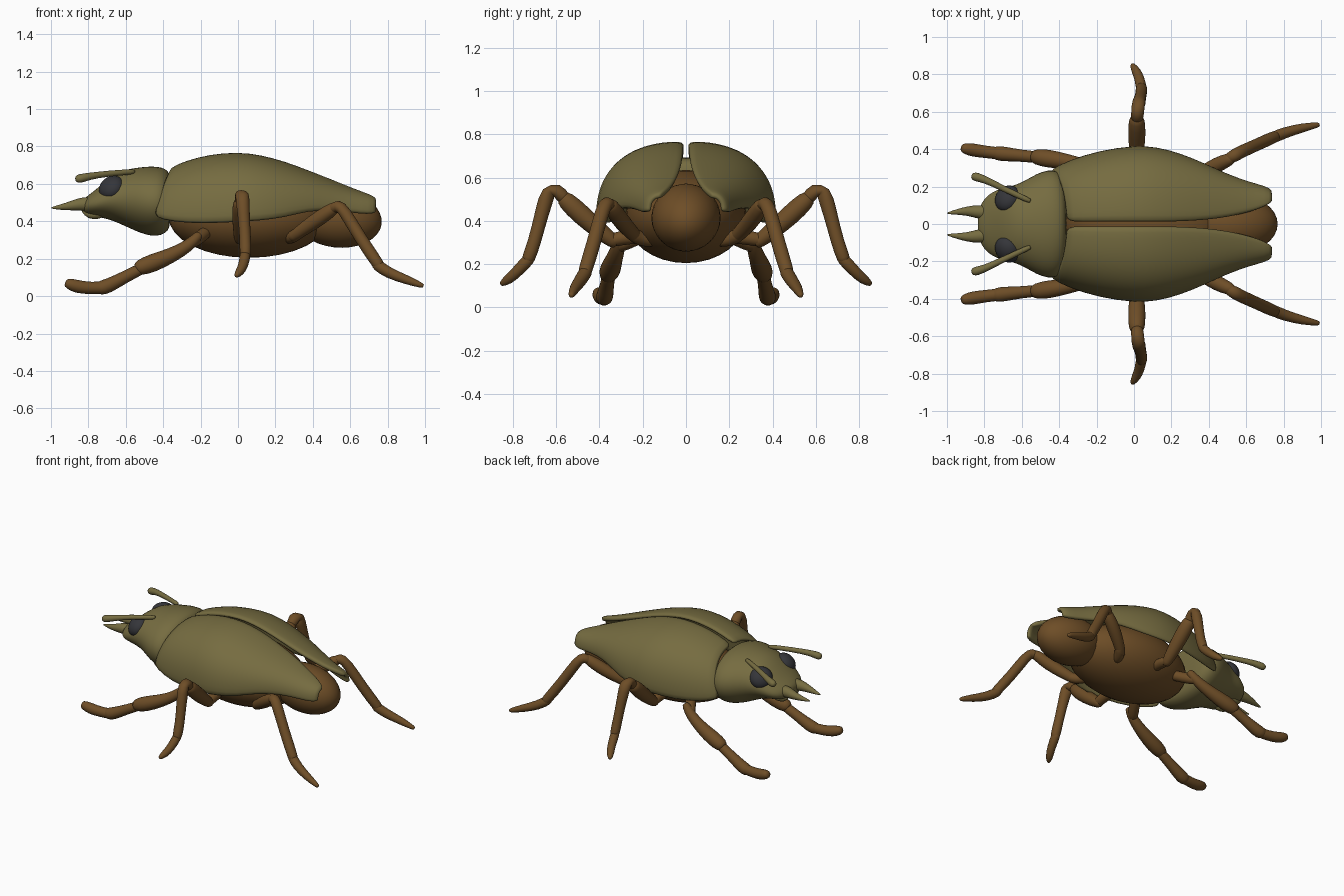
import bpy, bmesh, math
from mathutils import Vector


def material(name, rgb):
    m = bpy.data.materials.new(name)
    m.diffuse_color = (*rgb, 1)
    return m


OLIVE = material("olive shell", (0.18, 0.15, 0.052))
BROWN = material("brown body", (0.155, 0.075, 0.02))
DARK = material("dark eye", (0.035, 0.036, 0.042))


def loft(name, rings, mat, closed=True, mirror=True, thick=0, subd=1):
    """Skin a list of point rings; optionally mirror it across y."""
    bm = bmesh.new()
    vs = [[bm.verts.new(p) for p in ring] for ring in rings]
    n = len(vs[0])
    for a, b in zip(vs, vs[1:]):
        for i in range(n if closed else n - 1):
            j = (i + 1) % n
            bm.faces.new((a[i], a[j], b[j], b[i]))
    if closed:
        bm.faces.new(vs[0])
        bm.faces.new(vs[-1])
    bmesh.ops.recalc_face_normals(bm, faces=bm.faces)
    if not closed and sum(f.normal.z for f in bm.faces) < 0:
        bmesh.ops.reverse_faces(bm, faces=bm.faces)
    me = bpy.data.meshes.new(name)
    bm.to_mesh(me)
    bm.free()
    me.materials.append(mat)
    for p in me.polygons:
        p.use_smooth = True
    ob = bpy.data.objects.new(name, me)
    bpy.context.collection.objects.link(ob)
    if thick:
        s = ob.modifiers.new("Thickness", 'SOLIDIFY')
        s.thickness, s.offset = thick, -1
    if subd:
        ob.modifiers.new("Smooth", 'SUBSURF').levels = subd
        ob.modifiers["Smooth"].render_levels = subd
    if mirror:
        m = ob.modifiers.new("Mirror", 'MIRROR')
        m.use_axis = (False, True, False)
        m.use_mirror_merge = False
    return ob


def tube(name, path, mat, n=12):
    """Tapered limb through (x, y, z, radius) points with rounded ends."""
    pts = [(Vector(p[:3]), p[3]) for p in path]
    d0 = (pts[1][0] - pts[0][0]).normalized()
    d1 = (pts[-1][0] - pts[-2][0]).normalized()
    (a, ra), (b, rb) = pts[0], pts[-1]
    pts = ([(a - d0 * ra * .5, ra * .55)] + pts + [(b + d1 * rb * .5, rb * .55)])
    side = d0.orthogonal().normalized()
    rings = []
    for i, (p, r) in enumerate(pts):
        d = (pts[min(i + 1, len(pts) - 1)][0] - pts[max(i - 1, 0)][0]).normalized()
        side = (side - d * side.dot(d)).normalized()
        up = d.cross(side)
        rings.append([p + r * (side * math.cos(t) + up * math.sin(t))
                      for t in (2 * math.pi * k / n for k in range(n))])
    return loft(name, rings, mat)


def ball(name, loc, scale, mat, rot=(0, 0, 0)):
    bpy.ops.mesh.primitive_uv_sphere_add(segments=32, ring_count=16, location=loc, rotation=rot)
    ob = bpy.context.object
    ob.name, ob.scale = name, scale
    ob.data.materials.append(mat)
    bpy.ops.object.shade_smooth()
    return ob


# Underbody and tail
ball("abdomen", (0.06, 0, 0.42), (0.43, 0.28, 0.215), BROWN)
ball("tail", (0.53, 0, 0.415), (0.24, 0.16, 0.155), BROWN, (0, 0.12, 0))

# Head and neck shield: x, centre z, half width, half height
head = [(-0.36, .51, .19, .13), (-0.375, .51, .25, .165), (-0.41, .507, .288, .184),
        (-0.46, .507, .292, .189), (-0.52, .513, .272, .178), (-0.58, .522, .235, .16),
        (-0.64, .528, .207, .138), (-0.70, .518, .196, .105), (-0.76, .497, .172, .073),
        (-0.80, .485, .14, .055), (-0.825, .48, .09, .04), (-0.835, .478, .05, .022)]
loft("head", [[(x, ry * math.cos(t), z + rz * math.sin(t))
               for t in (2 * math.pi * k / 24 for k in range(24))]
              for x, z, ry, rz in head], OLIVE, mirror=False)

# Wing cases: x, inner y, outer y, ridge z, lower edge z
wing = [(-0.37, .012, .29, .685, .42), (-0.28, .01, .345, .725, .395),
        (-0.15, .01, .395, .76, .385), (0, .01, .422, .772, .395),
        (0.12, .01, .415, .757, .402), (0.25, .012, .38, .722, .418),
        (0.38, .02, .325, .672, .455), (0.50, .035, .268, .625, .46),
        (0.62, .062, .225, .575, .445), (0.70, .09, .205, .547, .437),
        (0.745, .12, .18, .525, .445)]
rings = []
for x, yi, yo, zt, zb in wing:
    slant = -0.09 * max(0, min(1, (0 - x) / 0.37))
    ring = []
    for k in range(13):
        a = math.pi / 2 * k / 12
        ring.append((x + slant * (k / 12) ** 1.5,
                     yi + (yo - yi) * math.sin(a) ** 0.85,
                     zb + (zt - zb) * max(0, math.cos(a)) ** 0.8))
    rings.append(ring)
loft("wing_case", rings, OLIVE, closed=False, thick=0.03)

# Eyes
for s in (-1, 1):
    ball("eye", (-0.675, s * 0.135, 0.578), (0.072, 0.075, 0.056), DARK, (-s * 0.5, -0.65, 0))

# Mandibles, lower jaws and antennae
tube("mandible", [(-.78, .06, .49, .042), (-.84, .066, .493, .037), (-.89, .07, .483, .026),
                  (-.95, .064, .475, .015), (-.995, .058, .472, .005)], OLIVE)
tube("lower_jaw", [(-.74, .06, .44, .03), (-.80, .06, .43, .022), (-.83, .05, .46, .01)], OLIVE)
tube("antenna", [(-.56, .125, .665, .016), (-.70, .19, .655, .016), (-.80, .24, .64, .02),
                 (-.845, .252, .628, .026), (-.86, .256, .626, .02)], OLIVE)

# Front legs
tube("front_hip", [(-.16, .17, .35, .035), (-.21, .25, .31, .035), (-.25, .31, .285, .035)], BROWN)
tube("front_thigh", [(-.21, .30, .325, .028), (-.26, .315, .27, .034), (-.36, .335, .215, .042),
                     (-.46, .35, .175, .052), (-.53, .36, .15, .044)], BROWN)
tube("front_shin", [(-.50, .355, .155, .034), (-.60, .365, .105, .032),
                    (-.70, .375, .05, .042), (-.74, .38, .043, .04)], BROWN)
tube("front_foot", [(-.70, .375, .046, .036), (-.79, .385, .042, .033), (-.86, .395, .05, .038),
                    (-.91, .405, .068, .03)], BROWN)

# Middle legs
tube("middle_hip", [(0, .15, .33, .035), (.01, .25, .33, .035), (.01, .35, .31, .035)], BROWN)
tube("middle_thigh", [(.01, .33, .30, .034), (.015, .40, .355, .042), (.015, .48, .425, .05),
                      (.015, .56, .50, .046)], BROWN)
tube("middle_shin", [(.015, .55, .49, .03), (.02, .60, .55, .04), (.023, .635, .545, .042),
                     (.03, .665, .44, .033), (.04, .70, .30, .031), (.04, .73, .22, .034)], BROWN)
tube("middle_foot", [(.04, .72, .23, .032), (.03, .78, .165, .027), (.01, .82, .13, .026),
                     (-.008, .85, .11, .014)], BROWN)

# Hind legs
tube("hind_hip", [(.27, .15, .31, .034), (.29, .21, .315, .034), (.33, .25, .34, .034)], BROWN)
tube("hind_thigh", [(.29, .22, .315, .032), (.36, .27, .365, .038), (.44, .315, .42, .044),
                    (.52, .35, .475, .036)], BROWN)
tube("hind_shin", [(.50, .345, .46, .03), (.535, .365, .49, .036), (.57, .385, .455, .036),
                   (.66, .425, .30, .033), (.76, .47, .155, .036)], BROWN)
tube("hind_foot", [(.74, .46, .17, .034), (.80, .487, .125, .031), (.90, .515, .088, .026),
                   (.985, .53, .056, .015)], BROWN)
